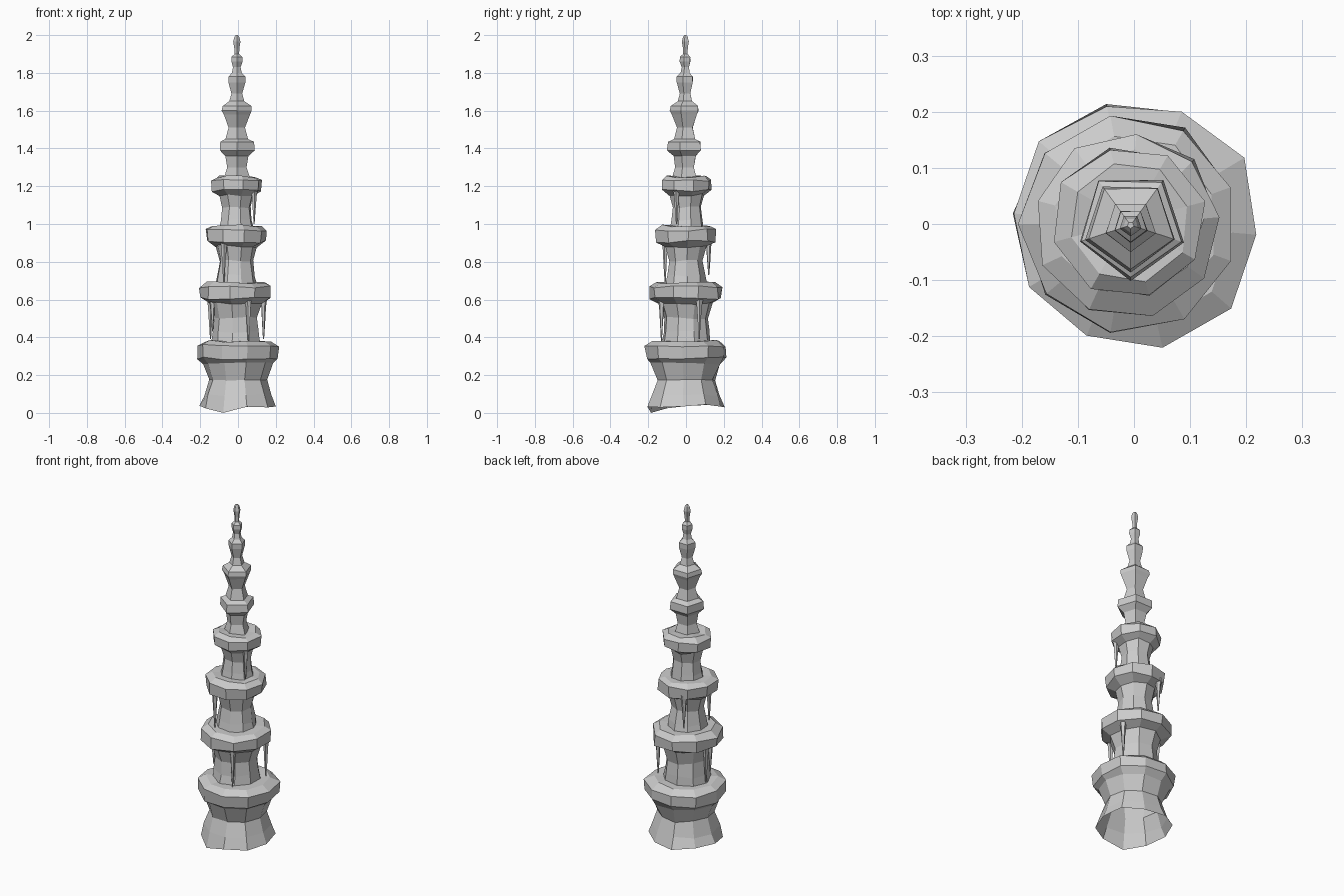
import bpy, bmesh, math, random
from mathutils import Vector

cube = bpy.data.objects.get("Cube")
if cube:
    bpy.data.objects.remove(cube, do_unlink=True)

random.seed(4)
stone = bpy.data.materials.new("pale_grey_stone")
stone.use_nodes = True
grey = (0.6, 0.6, 0.6, 1)
stone.diffuse_color = grey
stone.node_tree.nodes["Principled BSDF"].inputs["Base Color"].default_value = grey


def lathe(name, profile, sides, phase=0, centre=(0, 0), rough=0.0, lift=0.0, base=None, close_bottom=False):
    """Faceted solid of revolution from (height, radius) pairs, slightly irregular."""
    bm = bmesh.new()
    rings = []
    for level, (z, r) in enumerate(profile):
        ring = []
        for i in range(sides):
            a = math.radians(phase) + math.tau * i / sides
            rr = r * (1 + random.uniform(-rough, rough))
            zz = z + random.uniform(-lift, lift)
            if base and level == 0:
                zz = base(a)
            ring.append(bm.verts.new((centre[0] + rr * math.cos(a), centre[1] + rr * math.sin(a), zz)))
        rings.append(ring)
    for low, high in zip(rings, rings[1:]):
        for i in range(sides):
            j = (i + 1) % sides
            bm.faces.new((low[i], low[j], high[j], high[i]))
    # Fan over the top
    top = bm.verts.new((centre[0], centre[1], profile[-1][0]))
    for i in range(sides):
        bm.faces.new((rings[-1][i], rings[-1][(i + 1) % sides], top))
    if close_bottom:
        bm.faces.new(rings[0][::-1])
    mesh = bpy.data.meshes.new(name)
    bm.to_mesh(mesh)
    bm.free()
    mesh.materials.append(stone)
    obj = bpy.data.objects.new(name, mesh)
    bpy.context.collection.objects.link(obj)
    return obj


def tier(name, z0, z1, foot, waist, rim, sides, phase, centre, **extra):
    """Flared drum with a thick overhanging rim."""
    shape = ((0, foot), (0.18, (foot + waist) / 2), (0.42, waist), (0.66, waist * 1.22),
             (0.74, rim * 0.98), (0.93, rim), (1, rim * 0.8))
    profile = [(z0 + (z1 - z0) * t, r) for t, r in shape]
    lathe(name, profile, sides, phase, centre, 0.035, 0.007, **extra)


def ragged_foot(a):
    # The foot dips lowest towards the front right
    dip = max(0, math.cos(a - math.radians(249))) ** 8
    return 0.036 - 0.036 * dip + 0.008 * math.sin(3 * a)* (1 - dip)


# Four broad lower tiers
tier("base_tier", 0.03, 0.38, 0.205, 0.155, 0.222, 10, -5, (0, 0), base=ragged_foot)
tier("second_tier", 0.37, 0.69, 0.13, 0.115, 0.196, 9, 20, (-0.008, 0))
tier("third_tier", 0.67, 0.99, 0.115, 0.09, 0.165, 9, 5, (-0.01, -0.002))
tier("fourth_tier", 0.97, 1.25, 0.093, 0.076, 0.137, 8, 15, (-0.008, 0.004))

# Stepped five-sided spire
spire = [(1.22, 0.08), (1.3, 0.055), (1.36, 0.065), (1.39, 0.097), (1.435, 0.095), (1.45, 0.062),
         (1.51, 0.046), (1.58, 0.074), (1.6, 0.083), (1.625, 0.08), (1.65, 0.042), (1.69, 0.03),
         (1.75, 0.046), (1.78, 0.047), (1.8, 0.027), (1.83, 0.021), (1.86, 0.031), (1.885, 0.03),
         (1.9, 0.013), (1.93, 0.014), (1.965, 0.02), (1.99, 0.014), (2, 0.006)]
lathe("spire", spire, 5, -90, (-0.006, -0.002), 0.03)

# Hanging icicles: x, y, tip height, top height
icicles = [(0.055, -0.13, 0.38, 0.62), (0.135, 0.07, 0.39, 0.62), (-0.145, 0.02, 0.39, 0.62),
           (-0.135, -0.035, 0.43, 0.62), (-0.075, -0.11, 0.69, 0.93), (-0.07, 0.12, 0.73, 0.93),
           (0.085, -0.05, 1.0, 1.2)]
for n, (x, y, tip, top) in enumerate(icicles, 1):
    h = top - tip
    profile = [(tip, 0.003), (tip + h * 0.35, 0.008), (tip + h * 0.75, 0.014), (top, 0.024)]
    lathe(f"icicle_{n}", profile, 5, 40 * n, (x, y), 0.1, close_bottom=True)
